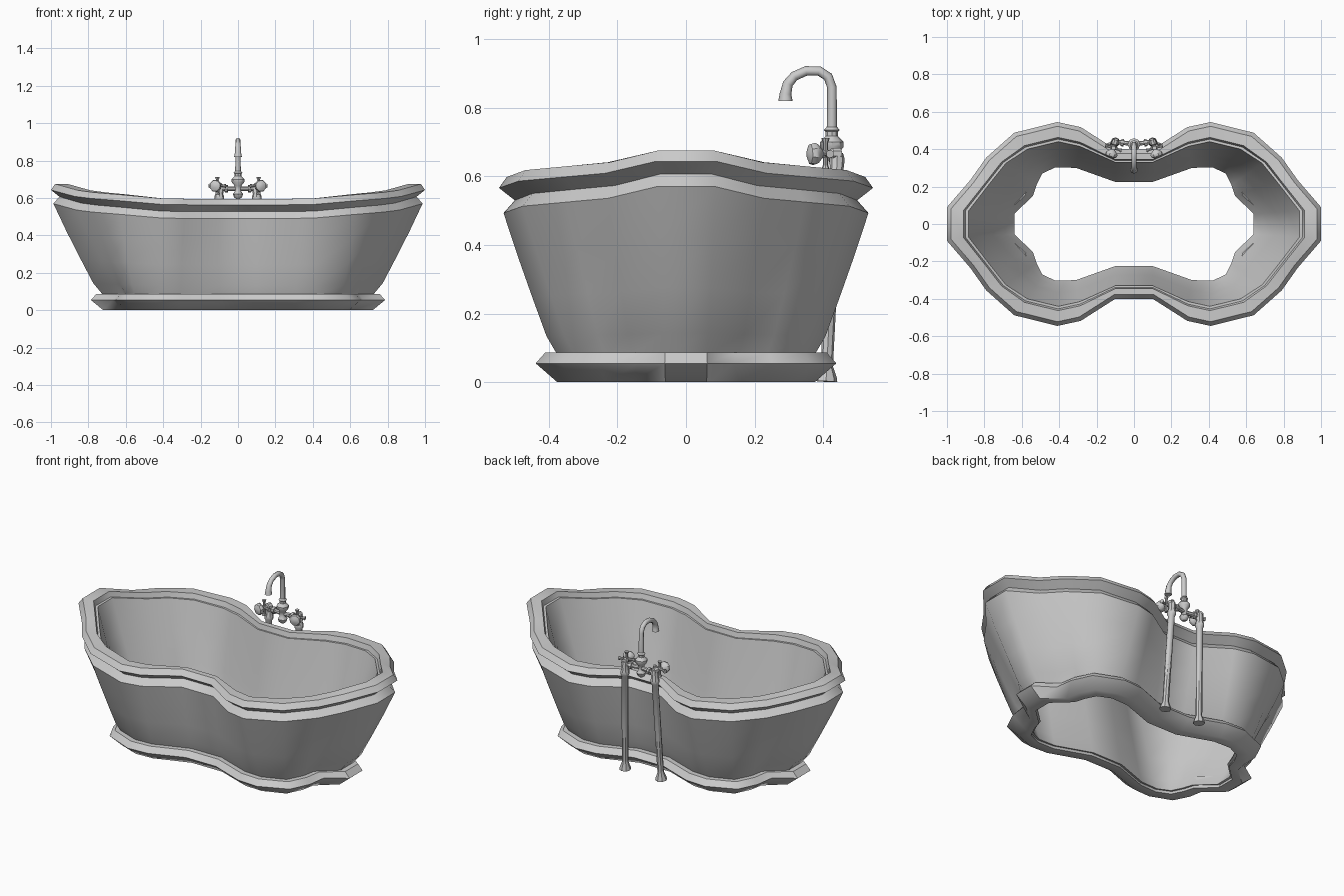
import bpy, bmesh, math
from mathutils import Vector

if "Cube" in bpy.data.objects:
    bpy.data.objects.remove(bpy.data.objects["Cube"])


def finish(name, bm, angle=30):
    bmesh.ops.recalc_face_normals(bm, faces=bm.faces)
    me = bpy.data.meshes.new(name)
    bm.to_mesh(me)
    bm.free()
    ob = bpy.data.objects.new(name, me)
    bpy.context.collection.objects.link(ob)
    bpy.ops.object.select_all(action='DESELECT')
    ob.select_set(True)
    bpy.context.view_layer.objects.active = ob
    bpy.ops.object.shade_smooth_by_angle(angle=math.radians(angle))
    return ob


def loft(name, rings, closed=False, angle=30):
    """Skin a list of equal-sized rings; closed joins last to first, else caps."""
    bm = bmesh.new()
    vs = [[bm.verts.new(p) for p in r] for r in rings]
    n = len(rings[0])
    pairs = list(zip(vs, vs[1:])) + ([(vs[-1], vs[0])] if closed else [])
    for a, b in pairs:
        for i in range(n):
            j = (i + 1) % n
            bm.faces.new((a[i], a[j], b[j], b[i]))
    if not closed:
        bm.faces.new(vs[0])
        bm.faces.new(vs[-1])
    return finish(name, bm, angle)


def four(q):
    """Mirror a quarter outline into the full loop."""
    r = q[::-1]
    return ([Vector((x, y)) for x, y in q] + [Vector((-x, y)) for x, y in r]
            + [Vector((-x, -y)) for x, y in q] + [Vector((x, -y)) for x, y in r])


def inset(loop, d):
    out, n = [], len(loop)
    for i, p in enumerate(loop):
        e1 = (p - loop[i - 1]).normalized()
        e2 = (loop[(i + 1) % n] - p).normalized()
        n1, n2 = Vector((-e1.y, e1.x)), Vector((-e2.y, e2.x))
        out.append(p + (n1 + n2) * (d / (1 + n1.dot(n2))))
    return out


def mix(a, b, t):
    return [p.lerp(q, t) for p, q in zip(a, b)]


def at(loop, z):
    return [(p.x, p.y, z) for p in loop]


# Outlines: rim, inside of rim, plinth edge, foot of the wall, hole in the floor
rim = four([(1, .09), (.875, .235), (.79, .355), (.64, .488), (.41, .545), (.285, .518), (.1, .4)])
inner = four([(.885, .07), (.765, .225), (.685, .325), (.57, .4), (.405, .44), (.29, .415), (.1, .33)])
plinth = four([(.787, .062), (.67, .14), (.655, .25), (.6, .365), (.43, .438), (.3, .43), (.1, .355)])
foot = four([(.72, .06), (.61, .155), (.595, .235), (.55, .325), (.42, .375), (.31, .37), (.1, .295)])
hole = four([(.64, .055), (.54, .15), (.52, .21), (.49, .27), (.42, .303), (.31, .3), (.1, .225)])
hz = [.675, .641, .63, .618, .598, .596, .595]
top_z = hz + hz[::-1] + hz + hz[::-1]


def tall(loop, dz):
    """Ring that follows the rising rim height."""
    return [(p.x, p.y, z + dz) for p, z in zip(loop, top_z)]


def wall(low, zlow, high, steps):
    return [[(a.x + (b[0] - a.x) * m, a.y + (b[1] - a.y) * m, zlow + (b[2] - zlow) * t)
             for a, b in zip(low, high)] for t, m in steps]


# Tub shell: outer wall, groove, rolled rim, inner wall
steps = [(0, 0), (.13, .2), (.4, .46), (.7, .74), (1, 1)]
rings = [at(mix(foot, hole, .3), .03)]
rings += wall(foot, .08, tall(inset(rim, .013), -.105), steps)
rings += [tall(inset(rim, .045), -.068), tall(rim, -.032), tall(inset(rim, .022), 0),
          tall(mix(rim, inner, .78), 0), tall(mix(rim, inner, .87), -.03)]
rings += wall(hole, .015, tall(inner, -.03), steps)[::-1]
loft("tub_shell", rings, True, 43)

# Plinth ring
loft("plinth", [at(foot, 0), at(plinth, .055), at(mix(foot, plinth, .55), .087),
                at(mix(foot, hole, .4), .087), at(mix(foot, hole, .85), 0)], True, 43)


def lathe(name, prof, origin, axis=(0, 0, 1), sides=8):
    """Turned part: (radius, height) profile along an axis."""
    q = Vector((0, 0, 1)).rotation_difference(Vector(axis).normalized())
    o = Vector(origin)
    rings = [[o + q @ Vector((r * math.cos(k * math.tau / sides),
                              r * math.sin(k * math.tau / sides), h))
              for k in range(sides)] for r, h in prof]
    return loft(name, rings, angle=40)


def rod(name, a, b, r0, r1=None):
    d = Vector(b) - Vector(a)
    return lathe(name, [(r0, 0), (r1 or r0, d.length)], a, d)


# Swan-neck spout, bent in the YZ plane, flared at the mouth
path = [(.425, .73), (.425, .86), (.414, .89), (.388, .907), (.35, .907),
        (.316, .892), (.297, .87), (.29, .84), (.29, .82)]
rads = [.015, .014, .014, .014, .014, .014, .015, .017, .021]
pts = [Vector(p) for p in path]
rings = []
for i, p in enumerate(pts):
    t = (pts[min(i + 1, len(pts) - 1)] - pts[max(i - 1, 0)]).normalized()
    nrm = Vector((t.y, -t.x))
    rings.append([(rads[i] * math.sin(a), p.x + nrm.x * rads[i] * math.cos(a),
                   p.y + nrm.y * rads[i] * math.cos(a))
                  for a in [k * math.tau / 8 for k in range(8)]])
loft("spout", rings, angle=50)

# Turned column under the spout
lathe("spout_column", [(.01, .595), (.022, .605), (.027, .622), (.016, .637), (.018, .665),
                       (.034, .685), (.034, .7), (.018, .717), (.018, .73), (.023, .735),
                       (.014, .745)], (0, .425, 0))

for s, side in ((-1, "left"), (1, "right")):
    joint = Vector((s * .1, .44, .65))
    # Supply pipe with flared foot and collar
    low, high = Vector((s * .12, .408, .002)), Vector((s * .1, .438, .6))
    lathe(side + "_supply_pipe", [(.033, 0), (.031, .012), (.018, .045), (.018, .06), (.019, .58),
                                  (.025, .59), (.025, .61), (.02, .62), (.022, .65),
                                  (.016, .668)], low, high - low)
    # Cross pipe to the column with collar
    rod(side + "_cross_pipe", joint, (0, .427, .65), .012)
    rod(side + "_cross_collar", (s * .07, .436, .65), (s * .055, .434, .65), .02)
    # Tap: stem, knob and small cross arms
    axis = Vector((s * .3, -1, 0)).normalized()
    origin = joint + Vector((0, 0, .015))
    lathe(side + "_tap_knob", [(.018, -.01), (.018, .015), (.012, .02), (.012, .045), (.03, .06),
                               (.034, .07), (.03, .082), (.012, .09)], origin, axis)
    c = origin + axis * .035
    across = Vector((-axis.y, axis.x, 0)) * .042
    up = Vector((0, 0, .042))
    rod(side + "_tap_arm_across", c - across, c + across, .007)
    rod(side + "_tap_arm_upright", c - up, c + up, .007)
    for k, v in enumerate((across, -across, up, -up)):
        rod(f"{side}_tap_tip_{k}", c + v * .8, c + v * 1.1, .008, .012)
